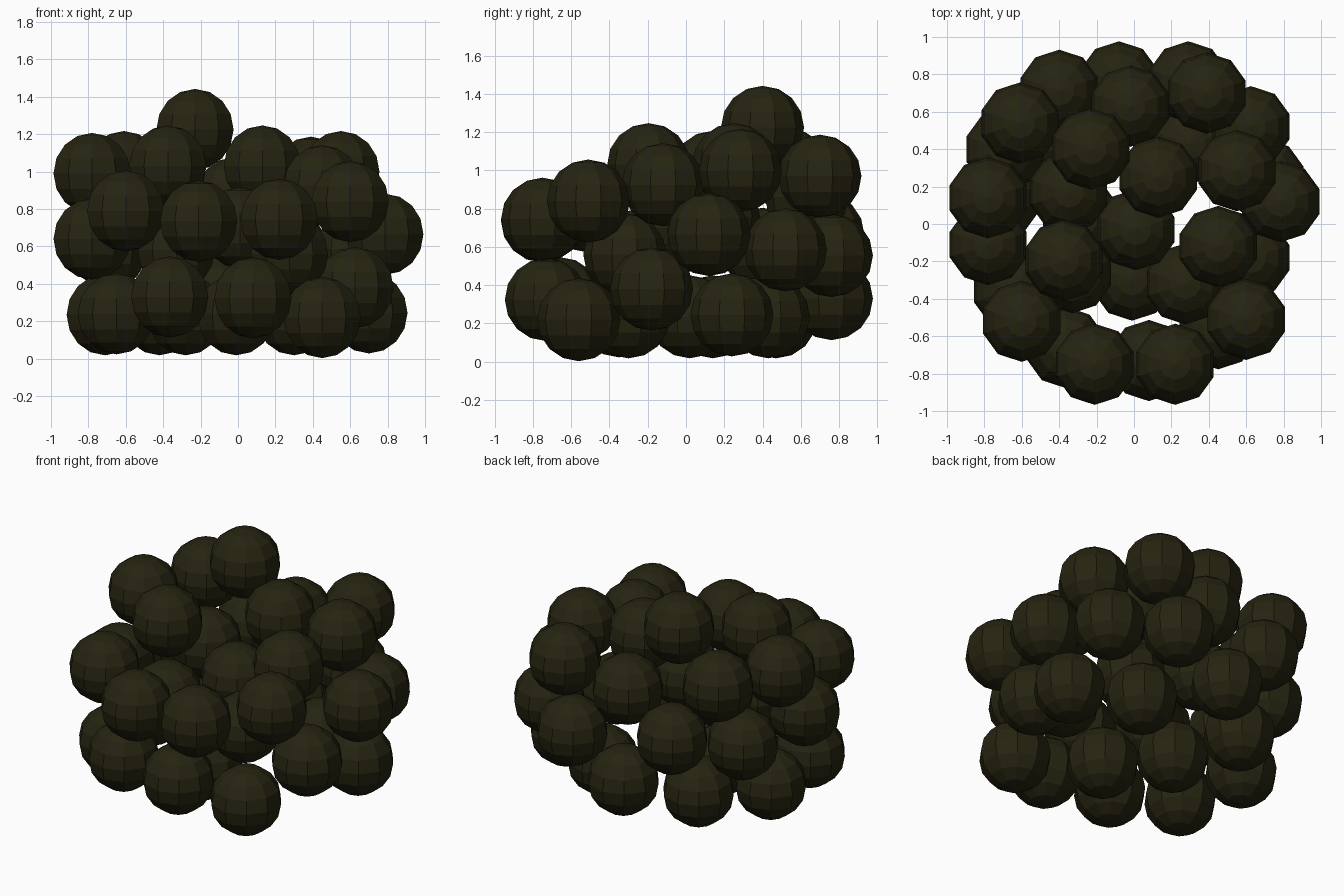
import bpy, bmesh

RADIUS = 0.217

# One dark olive colour for the whole cluster
olive = bpy.data.materials.new("dark olive")
olive.diffuse_color = (0.019, 0.017, 0.0053, 1)

# Low-poly berry shared by every copy (10 sides, 8 rings, flat faces)
mesh = bpy.data.meshes.new("berry")
bm = bmesh.new()
bmesh.ops.create_uvsphere(bm, u_segments=10, v_segments=8, radius=RADIUS)
bm.to_mesh(mesh)
bm.free()
mesh.materials.append(olive)

# Berry centres, layer by layer
LAYERS = {
    "bottom_berry": [
        (0.08, -0.73, 0.325), (-0.365, -0.66, 0.33), (0.45, -0.56, 0.22),
        (-0.65, -0.35, 0.24), (0.70, 0.24, 0.245), (-0.71, 0.14, 0.235),
        (-0.42, 0.47, 0.235), (0.30, 0.43, 0.235), (-0.28, 0.02, 0.235),
        (-0.01, -0.30, 0.235), (0.625, -0.18, 0.38), (-0.08, 0.76, 0.33),
    ],
    "middle_berry": [
        (0.29, 0.76, 0.555), (0.625, 0.52, 0.585), (0.785, 0.12, 0.665),
        (-0.78, -0.11, 0.64), (-0.69, 0.40, 0.588), (-0.40, 0.715, 0.666),
        (0.275, -0.32, 0.56), (-0.33, -0.26, 0.58), (0.01, -0.03, 0.70),
        (-0.21, -0.75, 0.735), (0.22, -0.75, 0.745),
        (-0.60, -0.52, 0.79), (0.60, -0.51, 0.84),
    ],
    "upper_berry": [
        (-0.35, 0.17, 0.757), (-0.02, 0.63, 0.86), (0.45, -0.12, 0.925),
        (0.39, 0.70, 0.97), (0.55, 0.285, 1.0), (-0.78, 0.14, 0.99),
        (-0.61, 0.54, 1.0), (0.13, 0.25, 1.03), (-0.375, -0.195, 1.03),
        (-0.23, 0.40, 1.225),
    ],
}

for name, centres in LAYERS.items():
    for c in centres:
        berry = bpy.data.objects.new(name, mesh)
        berry.location = c
        bpy.context.collection.objects.link(berry)
